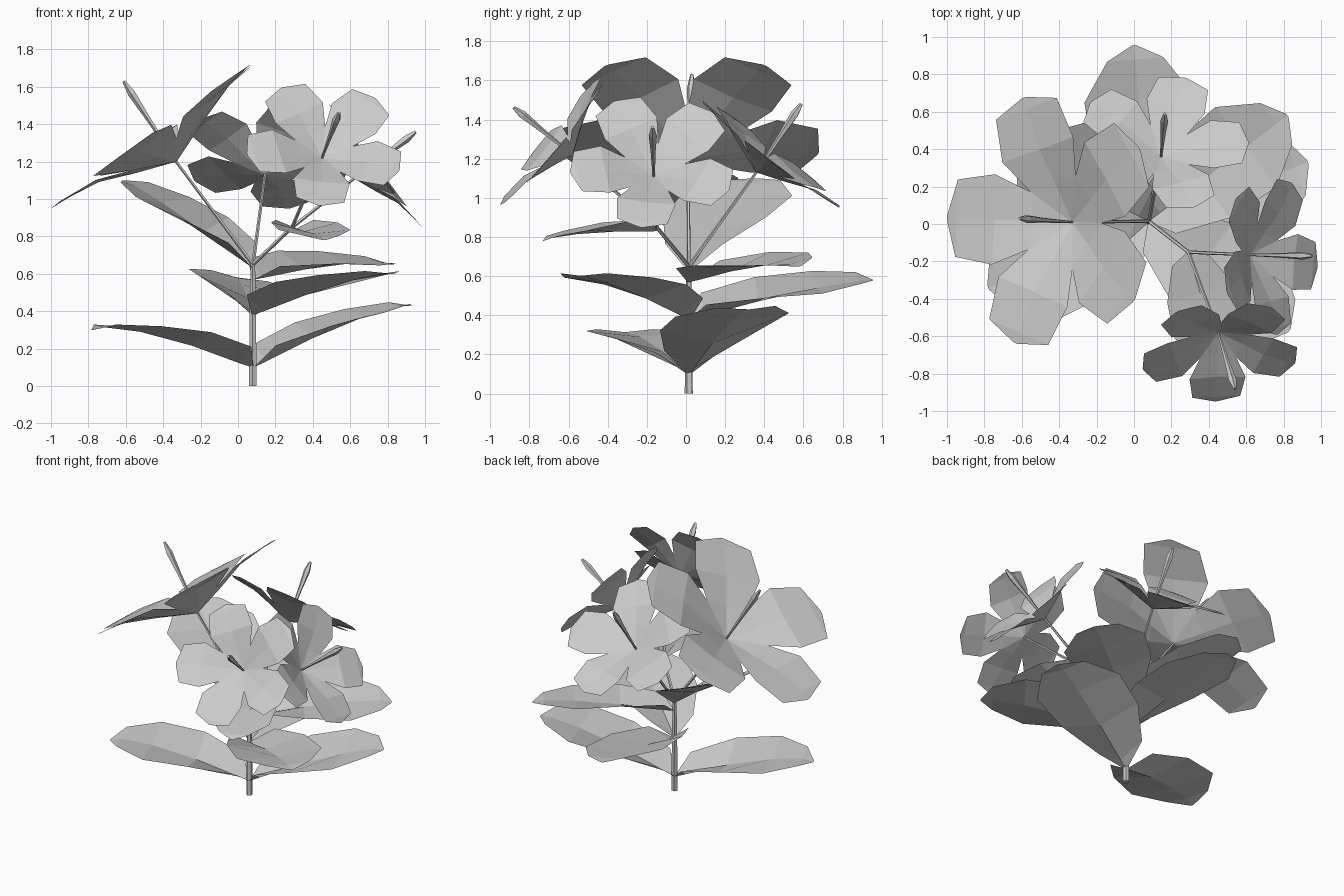
import bpy, bmesh, math
from mathutils import Vector

cube = bpy.data.objects.get("Cube")
if cube:
    bpy.data.objects.remove(cube, do_unlink=True)

GREY = (0.6, 0.6, 0.6, 1.0)
mat = bpy.data.materials.new("plain_grey")
mat.use_nodes = True
mat.diffuse_color = GREY
mat.node_tree.nodes["Principled BSDF"].inputs["Base Color"].default_value = GREY

UP = Vector((0, 0, 1))

# Cross-section rows: distance along, half width, rib height, edge lift
PETAL = [(0.0, 0.01, 0.0, 0.0), (0.3, 0.22, 0.4, 0.03), (0.58, 0.35, 0.82, 0.02),
         (0.91, 0.3, 1.0, 0.0), (1.0, 0.02, 1.0, 0.0)]
LEAF = [(0.0, 0.03, 0.0, 0.0), (0.08, 0.52, 0.1, 0.3), (0.38, 0.92, 0.8, 0.24),
        (0.7, 1.0, 1.0, 0.1), (0.92, 0.52, 0.6, 0.05), (1.0, 0.04, 0.0, 0.0)]


def finish(name, bm):
    mesh = bpy.data.meshes.new(name)
    bm.to_mesh(mesh)
    bm.free()
    mesh.materials.append(mat)
    obj = bpy.data.objects.new(name, mesh)
    bpy.context.collection.objects.link(obj)


def add_blade(bm, rows):
    """Skin (left, rib, right) rows into a folded thin blade."""
    grid = [[bm.verts.new(p) for p in row] for row in rows]
    for a, b in zip(grid, grid[1:]):
        bm.faces.new((a[1], b[1], b[0], a[0]))
        bm.faces.new((a[2], b[2], b[1], a[1]))


def tube(name, points, radii, sides=5):
    """Tapered tube through a few points."""
    bm = bmesh.new()
    points = [Vector(p) for p in points]
    rings = []
    for i, p in enumerate(points):
        d = (points[min(i + 1, len(points) - 1)] - points[max(i - 1, 0)]).normalized()
        e = d.orthogonal().normalized()
        f = d.cross(e)
        angles = [math.tau * k / sides for k in range(sides)]
        rings.append([bm.verts.new(p + radii[i] * (e * math.cos(t) + f * math.sin(t)))
                      for t in angles])
    for a, b in zip(rings, rings[1:]):
        for k in range(sides):
            j = (k + 1) % sides
            bm.faces.new((a[k], a[j], b[j], b[k]))
    bm.faces.new(rings[0][::-1])
    bm.faces.new(rings[-1])
    finish(name, bm)


def leaf(name, base, tip, width, arch, roll):
    """Arched leaf; a positive roll raises its left edge."""
    base, tip = Vector(base), Vector(tip)
    along = tip - base
    side = UP.cross(along).normalized() + UP * roll
    rows = []
    for t, w, h, lift in LEAF:
        rib = base + along * t + UP * arch * h
        edge = UP * lift * width
        rows.append([rib + side * w * width + edge, rib, rib - side * w * width + edge])
    bm = bmesh.new()
    add_blade(bm, rows)
    finish(name, bm)


def flower(name, centre, axis, pistil_tip, radius, depth, turn):
    centre, axis, pistil_tip = Vector(centre), Vector(axis).normalized(), Vector(pistil_tip)
    down = (axis * axis.z - UP).normalized()
    across = axis.cross(down)
    bm = bmesh.new()
    for k in range(5):
        ang = math.radians(turn + 72 * k)
        out = down * math.cos(ang) + across * math.sin(ang)
        side = axis.cross(out)
        rows = []
        for t, w, h, lift in PETAL:
            rib = centre + radius * (out * t + axis * h * depth)
            edge = axis * lift * radius
            rows.append([rib + side * w * radius + edge, rib,
                         rib - side * w * radius + edge])
        add_blade(bm, rows)
    finish(name + "_petals", bm)
    # Club-shaped pistil
    path = [centre.lerp(pistil_tip, t) for t in (0, 0.55, 0.85, 1)]
    tube(name + "_pistil", path, (0.006, 0.014, 0.022, 0.009))


# Flowers: centre, facing, pistil tip, petal length, depth, turn
FLOWERS = {
    "large_flower": ((-0.33, 0.01, 1.2), (-0.58, 0.02, 0.81), (-0.61, 0.03, 1.63), 0.69, 0.27, 0),
    "back_flower": ((0.145, 0.36, 1.13), (0.07, 0.61, 0.79), (0.165, 0.59, 1.48), 0.46, 0.27, -10),
    "front_flower": ((0.45, -0.58, 1.22), (0.1, -0.77, 0.62), (0.54, -0.88, 1.46), 0.43, 0.29, -8),
    "side_flower": ((0.62, -0.165, 1.11), (0.8, -0.01, 0.6), (0.95, -0.17, 1.36), 0.43, 0.31, -8),
}
for name, data in FLOWERS.items():
    flower(name, *data)

# Stems
TOP = (0.08, 0.015, 0.65)
FORK = (0.29, -0.15, 0.85)
tube("main_stem", [(0.08, 0.015, 0), (0.08, 0.015, 0.4), TOP], (0.022, 0.018, 0.013))
tube("fork_stem", [TOP, FORK], (0.011, 0.01))
for name, start in (("large_flower", TOP), ("back_flower", TOP),
                    ("front_flower", FORK), ("side_flower", FORK)):
    tube(name + "_stem", [start, FLOWERS[name][0]], (0.01, 0.008))

# Leaves: base, tip, half width, arch, roll
leaf("low_right_leaf", (0.08, 0.015, 0.1), (-0.78, -0.34, 0.3), 0.3, 0.05, 0)
leaf("low_left_leaf", (0.08, 0.015, 0.1), (0.93, 0.33, 0.43), 0.31, 0.04, 0.03)
leaf("middle_front_leaf", (0.08, 0.015, 0.38), (0.83, -0.57, 0.6), 0.29, 0.03, 0)
leaf("middle_back_leaf", (0.08, 0.015, 0.38), (0.0, 0.955, 0.58), 0.29, 0.02, 0.2)
leaf("upper_right_leaf", (0.08, 0.015, 0.63), (-0.61, 0.36, 1.1), 0.32, 0.02, 0)
leaf("upper_left_leaf", (0.08, 0.015, 0.57), (0.82, 0.58, 0.65), 0.27, 0.03, 0.14)
leaf("fork_leaf", (0.29, -0.15, 0.83), (0.46, -0.73, 0.78), 0.2, 0.02, 0)
